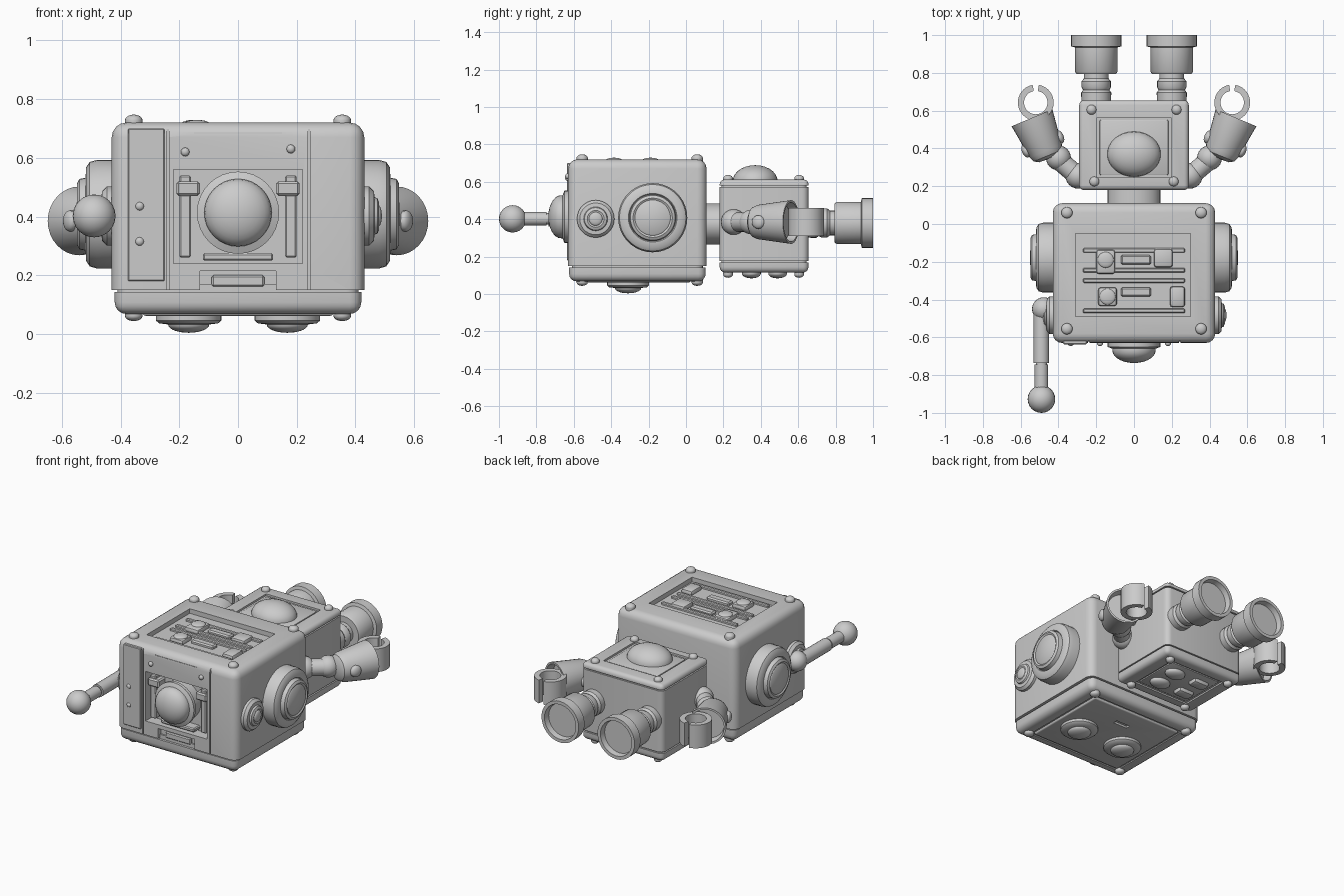
import bpy, bmesh, math
from mathutils import Vector

if "Cube" in bpy.data.objects:
    bpy.data.objects.remove(bpy.data.objects["Cube"])


def finish(name, bm, angle=35):
    bmesh.ops.recalc_face_normals(bm, faces=bm.faces)
    me = bpy.data.meshes.new(name)
    bm.to_mesh(me)
    bm.free()
    ob = bpy.data.objects.new(name, me)
    bpy.context.collection.objects.link(ob)
    smooth(ob, angle)
    return ob


def smooth(ob, angle=35):
    bpy.ops.object.select_all(action='DESELECT')
    ob.select_set(True)
    bpy.context.view_layer.objects.active = ob
    bpy.ops.object.shade_smooth_by_angle(angle=math.radians(angle))


def box(name, lo, hi, bevel=0.0, flat=None, seg=4):
    """Rounded box; the edges of the side at z = flat stay sharp ('both' rounds uprights only)."""
    bm = bmesh.new()
    bmesh.ops.create_cube(bm, size=1)
    for v in bm.verts:
        v.co = Vector([(l + h) / 2 + c * (h - l) for l, h, c in zip(lo, hi, v.co)])

    def rounded(e):
        a, b = e.verts[0].co.z, e.verts[1].co.z
        level = abs(a - b) < 1e-5
        if flat == 'both':
            return not level
        return flat is None or not (level and abs(a - flat) < 1e-5)
    if bevel:
        bmesh.ops.bevel(bm, geom=[e for e in bm.edges if rounded(e)], offset=bevel,
                        segments=seg, profile=0.5, affect='EDGES')
    return finish(name, bm)


def lathe(name, profile, loc, axis, seg=32, scale=(1, 1, 1)):
    """Turn (radius, height) points around an axis."""
    bm = bmesh.new()
    q = Vector(axis).to_track_quat('Z', 'Y')

    def vert(r, h, a):
        p = q @ Vector((r * math.cos(a), r * math.sin(a), h))
        return bm.verts.new(Vector([c * s for c, s in zip(p, scale)]) + Vector(loc))
    rings = []
    for r, h in profile:
        n = 1 if r == 0 else seg
        rings.append([vert(r, h, 2 * math.pi * i / seg) for i in range(n)])
    for a, b in zip(rings, rings[1:]):
        for i in range(seg):
            j = (i + 1) % seg
            f = [a[i % len(a)], a[j % len(a)], b[j % len(b)], b[i % len(b)]]
            f = list(dict.fromkeys(f))
            if len(f) > 2:
                bm.faces.new(f)
    return finish(name, bm)


def dome(r, h, base=0.0, n=7):
    return [(0, -0.01)] + [(r, -0.01)] + [
        (r * math.cos(i * math.pi / 2 / n) if i < n else 0,
         base + h * math.sin(i * math.pi / 2 / n)) for i in range(n + 1)]


def ball(name, r, loc, seg=24):
    n = 12
    return lathe(name, [(r * math.sin(math.pi * i / n) if 0 < i < n else 0,
                         -r * math.cos(math.pi * i / n)) for i in range(n + 1)], loc, (0, 0, 1), seg)


def rod(name, a, b, r, seg=20):
    d = Vector(b) - Vector(a)
    return lathe(name, [(0, 0), (r, 0), (r, d.length), (0, d.length)], a, d, seg)


def cut(ob, cutters):
    for c in cutters:
        m = ob.modifiers.new('cut', 'BOOLEAN')
        m.operation, m.object, m.solver = 'DIFFERENCE', c, 'EXACT'
    dg = bpy.context.evaluated_depsgraph_get()
    me = bpy.data.meshes.new_from_object(ob.evaluated_get(dg))
    ob.modifiers.clear()
    ob.data = me
    for c in cutters:
        bpy.data.objects.remove(c)
    smooth(ob)


# head shell with front opening, seams and rear panel recess
head = box('head_shell', (-.43, -.63, .15), (.43, .11, .72), .05, flat=.15)
cut(head, [box('c', (-.22, -.7, .24), (.22, -.56, .56)),
           box('c', (-.13, -.7, .14), (.13, -.60, .215)),
           box('c', (-.243, -.7, .14), (-.235, -.62, .73)),
           box('c', (.238, -.7, .14), (.246, -.62, .73)),
           box('c', (-.15, -.7, .682), (.15, -.625, .686)),
           box('c', (-.31, -.49, .69), (.30, -.05, .8))])
box('head_seam_core', (-.41, -.61, .12), (.41, .09, .17), .04, 'both')
face = box('face_plate', (-.42, -.625, .068), (.42, .105, .143), .04, flat=.143)
cut(face, [box('c', (-.34, -.56, 0), (.34, .04, .075))])
cut(box('face_inset', (-.325, -.545, .062), (.325, .025, .1), .01),
    [box('c', (-.05, -.13, 0), (.05, -.10, .08))])

# front opening: side strip, mechanism and nose-like dome
box('front_strip', (-.375, -.637, .18), (-.25, -.6, .70), .004, seg=1)
for x, z in ((-.335, .435), (-.335, .315), (-.18, .62), (.18, .63)):
    lathe('front_rivet', dome(.015, .012), (x, -.634, z), (0, -1, 0), 12)
for s in (-1, 1):
    box('mechanism_post', (s * .18 - .02, -.612, .26), (s * .18 + .02, -.55, .54), .006, seg=1)
    box('mechanism_clamp', (s * .17 - .04, -.625, .47), (s * .17 + .04, -.55, .52), .008, seg=1)
box('mechanism_bar', (-.12, -.62, .25), (.12, -.55, .275), .006, seg=1)
box('lower_wedge', (-.09, -.615, .16), (.09, -.59, .20), .006, seg=1)
lathe('crown_dome', [(0, -.09), (.125, -.09), (.125, -.01), (.14, 0), (.14, .02), (.115, .03)]
      + dome(.115, .068, .038)[2:], (0, -.63, .413), (0, -1, 0))

# rear panel details
for x, y, w, d in ((-.15, -.2, .05, .065), (.155, -.18, .05, .05),
                   (.23, -.385, .04, .055), (-.14, -.385, .05, .05)):
    box('panel_button', (x - w, y - d, .68), (x + w, y + d, .717), .015, seg=2)
for x in (-.15, -.14):
    lathe('panel_knob', dome(.042, .012), (x, -.19 if x == -.15 else -.385, .717), (0, 0, 1), 20)
for y in (-.14, -.245, -.3, -.46):
    box('panel_rib', (-.27, y - .012, .68), (.27, y + .012, .705), .005, seg=1)
for y in (-.19, -.36):
    box('panel_block', (-.07, y - .025, .68), (.09, y + .025, .71), .008, seg=1)

# bolts on the head and body corners
corners = [(.355, .06, .715, .072, .03), (.355, -.555, .715, .072, .03),
           (.225, .605, .605, .115, .026), (.21, .225, .605, .115, .026)]
for s in (-1, 1):
    for x, y, top, low, r in corners:
        lathe('top_bolt', dome(r, .02, .012), (s * x, y, top), (0, 0, 1), 16)
        lathe('bottom_bolt', dome(r, .018, .01), (s * x, y, low), (0, 0, -1), 16)

for s in (-1, 1):
    # eyes and ears
    lathe('eye', [(0, -.02), (.112, -.02), (.112, .02), (.10, .03), (.075, .033)]
          + dome(.07, .028, .034)[2:], (s * .168, -.31, .066), (0, 0, -1))
    lathe('ear', [(0, -.02), (.185, -.02), (.185, .055), (.178, .08), (.16, .092), (.13, .094),
                  (.125, .088), (.12, .115), (.105, .123), (.095, .117), (.088, .122), (0, .126)],
          (s * .425, -.178, .408), (s, 0, 0), 36)
    lathe('side_dial', [(0, -.02), (.1, -.02), (.1, .022), (.085, .038), (.064, .04), (.06, .05),
                        (.045, .056), (.04, .053)] + dome(.036, .012, .053)[2:],
          (s * .425, -.483, .402), (s, 0, 0), 28)

# antenna on the left side
ball('antenna_joint', .062, (-.478, -.45, .402))
rod('antenna_base', (-.49, -.45, .402), (-.49, -.735, .402), .041)
rod('antenna_collar', (-.49, -.73, .402), (-.49, -.75, .402), .03)
rod('antenna_rod', (-.49, -.745, .402), (-.49, -.87, .402), .036)
ball('antenna_ball', .073, (-.49, -.927, .402))

# neck
lathe('neck', [(0, 0), (1, 0), (1, .12), (0, .12)], (0, .09, .375), (0, 1, 0), 32, (.14, 1, .11))

# body with caps and front/rear panels
box('body_shell', (-.29, .18, .177), (.29, .655, .572), .035, 'both')
box('body_core', (-.28, .19, .13), (.28, .645, .6), .03, 'both')
cap = box('body_top_cap', (-.29, .18, .58), (.29, .655, .612), .025, flat=.58)
cut(cap, [box('c', (-.195, .245, .595), (.195, .565, .7))])
box('back_plate', (-.182, .258, .58), (.182, .552, .607), .008, seg=2)
lathe('back_dome', dome(1, .085), (0, .37, .604), (0, 0, 1), 32, (.142, .12, 1))
cap = box('body_bottom_cap', (-.29, .18, .115), (.29, .655, .169), .03, flat=.169)
cut(cap, [box('c', (-.2, .25, .05), (.2, .59, .125))])
box('chest_plate', (-.185, .265, .117), (.185, .575, .15), .008, seg=2)
for y in (.35, .49):
    lathe('chest_dial', dome(1, .025, .008), (.09, y, .117), (0, 0, -1), 24, (.065, .05, 1))
    box('chest_button', (-.15, y - .035, .092), (-.04, y + .035, .14), .015, seg=2)

# legs with hollow-ended boots
for s in (-1, 1):
    lathe('leg', [(0, -.02), (.078, -.02), (.08, .04), (.07, .055), (.078, .07), (.078, .10),
                  (.066, .115), (.066, .15), (0, .15)], (s * .2, .655, .38), (0, 1, 0), 24)
    lathe('boot', [(0, 0), (.105, 0), (.113, .012), (.113, .14), (.133, .145), (.133, .205),
                   (.112, .205), (.106, .17), (0, .17)], (s * .2, .795, .38), (0, 1, 0), 32)

# arms with flared cuffs and open ring claws
for s in (-1, 1):
    z = .385
    ball('shoulder', .068, (s * .295, .255, z))
    rod('upper_arm', (s * .30, .255, z), (s * .405, .345, z), .052)
    ball('elbow', .066, (s * .40, .35, z))
    d = Vector((s * .085, .205, 0)).normalized()
    lathe('cuff', [(0, 0), (.055, .003), (.08, .018), (.092, .045), (.117, .235), (.105, .235),
                   (.097, .19), (0, .19)], (s * .45, .345, z), d, 32)
    side = Vector((d.y, -d.x, 0))
    for k in (-1, 1):
        p = Vector((s * .45, .345, z)) + d * .085 + side * k * .09
        lathe('cuff_knob', dome(.036, .02, .008), p, side * k, 16)
    bm = bmesh.new()
    n, rows = 32, []
    for i in range(n + 1):
        a = math.radians(100 + 340 * i / n)
        c, sn = math.cos(a), math.sin(a)
        rows.append([bm.verts.new((s * .52 + r * c, .643 + r * sn, z + h))
                     for r, h in ((.062, -.075), (.095, -.075), (.095, .075), (.062, .075))])
    for a, b in zip(rows, rows[1:]):
        for i in range(4):
            bm.faces.new((a[i], a[(i + 1) % 4], b[(i + 1) % 4], b[i]))
    bm.faces.new(rows[0])
    bm.faces.new(rows[-1])
    finish('claw', bm)
